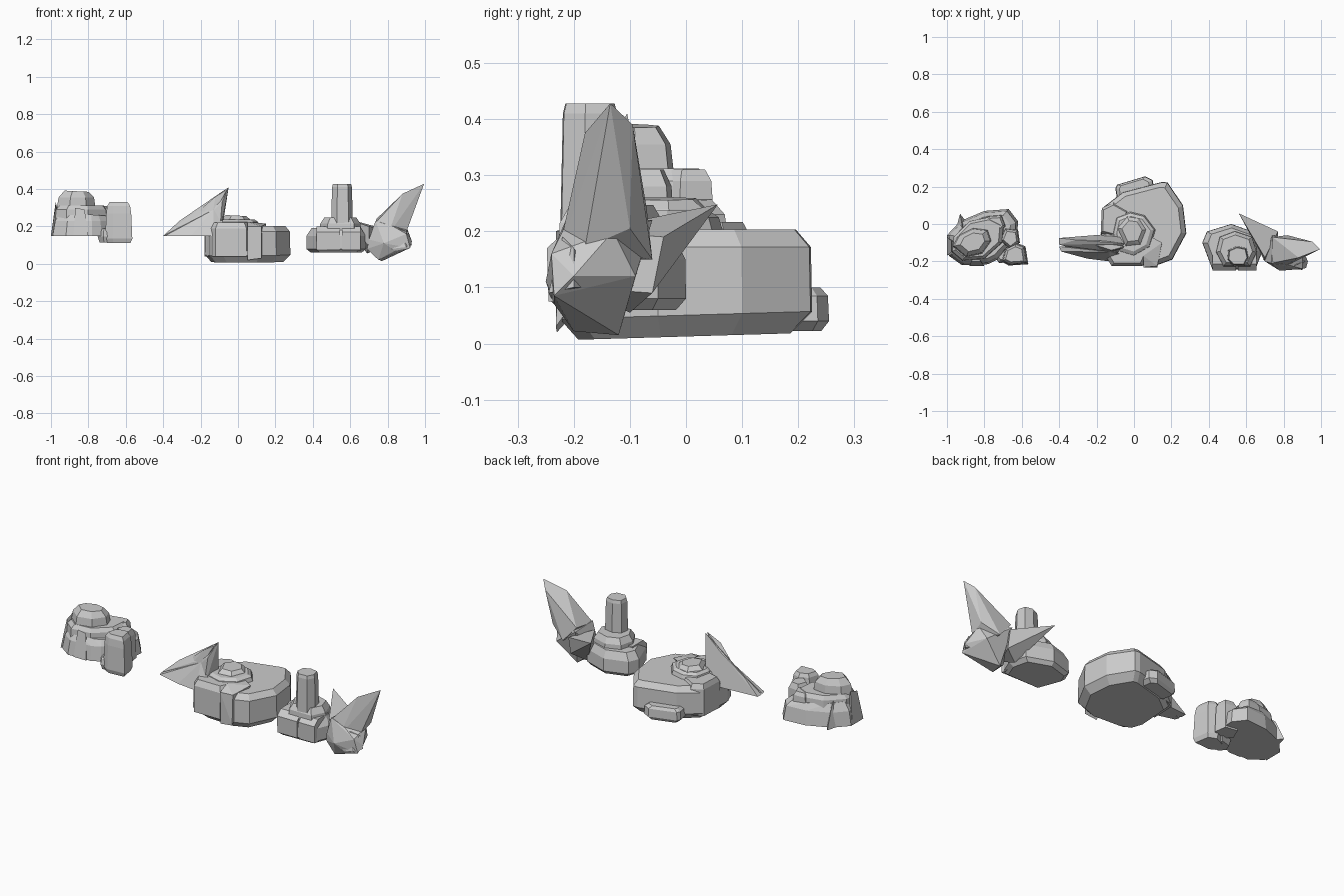
import bpy, bmesh
from mathutils import Vector


def hull(name, pts):
    """Faceted rock from the convex hull of a few corner points."""
    bm = bmesh.new()
    for p in pts:
        bm.verts.new(p)
    r = bmesh.ops.convex_hull(bm, input=bm.verts[:])
    junk = {g for g in r["geom_interior"] + r["geom_unused"] if isinstance(g, bmesh.types.BMVert)}
    bmesh.ops.delete(bm, geom=list(junk), context='VERTS')
    bmesh.ops.dissolve_limit(bm, angle_limit=0.06, verts=bm.verts[:], edges=bm.edges[:])
    bmesh.ops.recalc_face_normals(bm, faces=bm.faces[:])
    me = bpy.data.meshes.new(name)
    bm.to_mesh(me)
    bm.free()
    ob = bpy.data.objects.new(name, me)
    bpy.context.collection.objects.link(ob)
    return ob


def rock(name, outline, levels):
    """Convex rock: an outline repeated at levels (z, scale, x tilt, y tilt)."""
    c = sum((Vector(p) for p in outline), Vector((0, 0))) / len(outline)
    pts = []
    for z, s, tx, ty in levels:
        for p in outline:
            d = (Vector(p) - c) * s
            pts.append((c.x + d.x, c.y + d.y, z + d.x * tx + d.y * ty))
    return hull(name, pts)


# Left outcrop: flared base, shoulder, cap and flank ribs
rock("left_rock_base",
     [(-1, -.06), (-.93, .015), (-.8, .07), (-.67, .08), (-.62, .015), (-.625, -.08),
      (-.73, -.19), (-.78, -.215), (-.92, -.22), (-.99, -.17)],
     [(.15, 1, 0, 0), (.23, .93, 0, 0), (.265, .78, -.08, 0)])
rock("left_rock_shoulder",
     [(-.97, -.07), (-.88, .02), (-.76, .045), (-.69, .01), (-.7, -.1), (-.8, -.19), (-.92, -.2), (-.98, -.15)],
     [(.2, 1, 0, 0), (.29, .95, 0, 0), (.312, .82, 0, 0)])
rock("left_rock_cap",
     [(-.97, -.12), (-.94, -.06), (-.86, -.02), (-.78, -.03), (-.76, -.09), (-.81, -.16), (-.9, -.18)],
     [(.27, 1.03, 0, 0), (.355, .9, 0, 0), (.388, .62, -.05, 0)])
rock("left_rock_back_block", [(-.8, -.02), (-.78, .04), (-.71, .045), (-.69, -.01), (-.72, -.05)],
     [(.2, 1.15, 0, 0), (.29, 1, 0, 0), (.31, .75, 0, 0)])
hull("left_rock_rib", [(-.95, -.02, .15), (-.93, .055, .15), (-.88, -.01, .15), (-.92, .0, .27), (-.91, -.04, .3)])
hull("left_rock_rib", [(-1, -.07, .15), (-1, -.17, .15), (-.93, -.1, .15), (-.975, -.09, .33), (-.975, -.15, .31)])
hull("left_rock_rib", [(-.8, -.225, .15), (-.88, -.225, .15), (-.84, -.15, .15), (-.82, -.2, .29), (-.87, -.2, .3)])

# Small pillar rocks beside the left outcrop
rock("small_rock_front", [(-.71, -.2), (-.69, -.13), (-.63, -.1), (-.58, -.12), (-.565, -.215), (-.67, -.222)],
     [(.112, .87, 0, 0), (.135, 1, 0, 0), (.27, .92, 0, 0), (.31, .84, 0, 0), (.33, .66, 0, 0)])
rock("small_rock_foot", [(-.75, -.17), (-.73, -.12), (-.66, -.1), (-.66, -.2), (-.72, -.21)],
     [(.115, .8, 0, 0), (.145, 1, 0, 0), (.175, .9, 0, 0), (.19, .6, 0, 0)])
rock("small_rock_rear", [(-.72, -.09), (-.69, -.02), (-.62, -.03), (-.61, -.1), (-.66, -.14)],
     [(.14, 1, 0, 0), (.28, .9, 0, 0), (.31, .65, 0, 0)])

# Central boulder with stepped cap
rock("boulder",
     [(-.178, -.12), (-.17, .085), (-.06, .17), (.15, .225), (.18, .222), (.262, .1), (.28, -.05),
      (.205, -.19), (.11, -.225), (-.08, -.215), (-.15, -.19)],
     [(.012, .84, 0, .03), (.05, 1, 0, .03), (.172, .99, 0, 0), (.203, .88, 0, 0)])
rock("boulder_front_slab", [(-.17, -.14), (-.1, 0), (.04, 0), (.105, -.1), (.045, -.225), (-.12, -.225)],
     [(.04, 1, 0, 0), (.19, 1, 0, 0), (.222, .85, 0, 0)])
hull("boulder_front_wedge", [(.05, -.23, .02), (.125, -.232, .03), (.05, -.232, .2), (.125, -.225, .2),
                             (.05, -.17, .225), (.15, -.1, .215), (.06, -.05, .22)])
rock("boulder_cap", [(-.12, -.05), (-.1, .04), (-.02, .07), (.06, .05), (.12, -.03), (.09, -.13), (0, -.18), (-.1, -.15)],
     [(.17, 1.05, 0, 0), (.225, .9, 0, 0), (.237, .75, 0, 0)])
rock("boulder_cap_top", [(-.1, -.02), (-.04, .05), (.03, .04), (.075, -.03), (.04, -.12), (-.05, -.13)],
     [(.2, 1.05, 0, 0), (.24, .85, 0, 0), (.258, .62, -.05, 0)])
rock("boulder_back_stone", [(-.1, .19), (-.09, .21), (.06, .255), (.1, .235), (.11, .17), (0, .1), (-.09, .13)],
     [(.022, .8, 0, 0), (.04, 1, 0, 0), (.085, .97, 0, 0), (.1, .78, 0, 0)])
rock("boulder_left_block", [(-.178, -.05), (-.172, .085), (-.11, .115), (-.03, .07), (-.06, -.08)],
     [(.04, 1, 0, 0), (.19, 1, 0, 0), (.217, .84, 0, 0)])

# Leaning blade left of the boulder
hull("left_blade", [(-.4, -.075, .15), (-.4, -.11, .15), (-.26, -.15, .15), (-.1, -.17, .15), (-.09, -.05, .15),
                    (-.31, -.085, .232), (-.16, -.09, .33), (-.05, -.105, .41), (-.085, -.15, .33),
                    (-.08, -.1, .24)])
hull("left_blade_ridge", [(-.4, -.12, .15), (-.39, -.147, .15), (-.25, -.185, .15), (-.13, -.2, .15),
                          (-.23, -.14, .235), (-.13, -.15, .29), (-.07, -.16, .21), (-.08, -.12, .15)])
hull("left_blade_crest", [(-.31, -.08, .2), (-.24, -.13, .2), (-.13, -.09, .2), (-.14, -.155, .25),
                          (-.12, -.14, .36), (-.05, -.12, .41), (-.06, -.13, .395)])

# Right pillar: base, step and column
base = [(.365, -.1), (.39, -.04), (.52, 0), (.66, -.05), (.685, -.15), (.65, -.24), (.42, -.245)]
rock("pillar_base", base, [(.06, .85, 0, 0), (.08, 1, 0, 0), (.15, .99, 0, 0), (.192, .82, 0, 0)])
for x0, x1 in [(.42, .545), (.555, .655)]:
    hull("pillar_base_slab", [(x, y, z) for x in (x0, x1) for y, z in
                              [(-.245, .075), (-.248, .17), (-.215, .2), (-.12, .2), (-.12, .065)]])
rock("pillar_step", [(.44, -.15), (.46, -.07), (.54, -.04), (.63, -.07), (.655, -.15), (.62, -.225), (.48, -.225)],
     [(.15, 1.05, 0, 0), (.215, 1, 0, 0), (.247, .8, 0, 0)])
rock("pillar_column", [(.5, -.19), (.505, -.14), (.55, -.12), (.6, -.13), (.612, -.18), (.59, -.22), (.53, -.222)],
     [(.18, 1.05, 0, 0), (.41, .95, 0, 0), (.428, .86, 0, 0)])

# Right crystal: chunky foot, tall spike, backward spike
hull("crystal_foot", [(.69, -.19, .08), (.7, -.2, .13), (.75, -.2, .022), (.77, -.12, .015), (.84, -.235, .07),
                      (.92, -.235, .085), (.93, -.2, .12), (.9, -.24, .16), (.78, -.25, .11), (.735, -.21, .23),
                      (.74, -.06, .22), (.88, -.09, .12), (.9, -.13, .2), (.83, -.22, .2)])
hull("crystal_spike", [(.735, -.21, .22), (.74, -.07, .24), (.82, -.06, .15), (.9, -.18, .17), (.91, -.1, .205),
                       (.8, -.23, .15), (.87, -.17, .365), (.88, -.18, .375), (.955, -.095, .39), (.995, -.135, .428)])
hull("crystal_back_spike", [(.56, .057, .248), (.77, -.04, .19), (.77, -.06, .09), (.7, -.2, .1),
                            (.7, -.18, .2), (.69, -.1, .055), (.64, -.06, .14)])
hull("crystal_shard", [(.82, -.24, .08), (.9, -.245, .09), (.93, -.2, .1), (.86, -.22, .19), (.91, -.2, .17), (.85, -.15, .1)])
